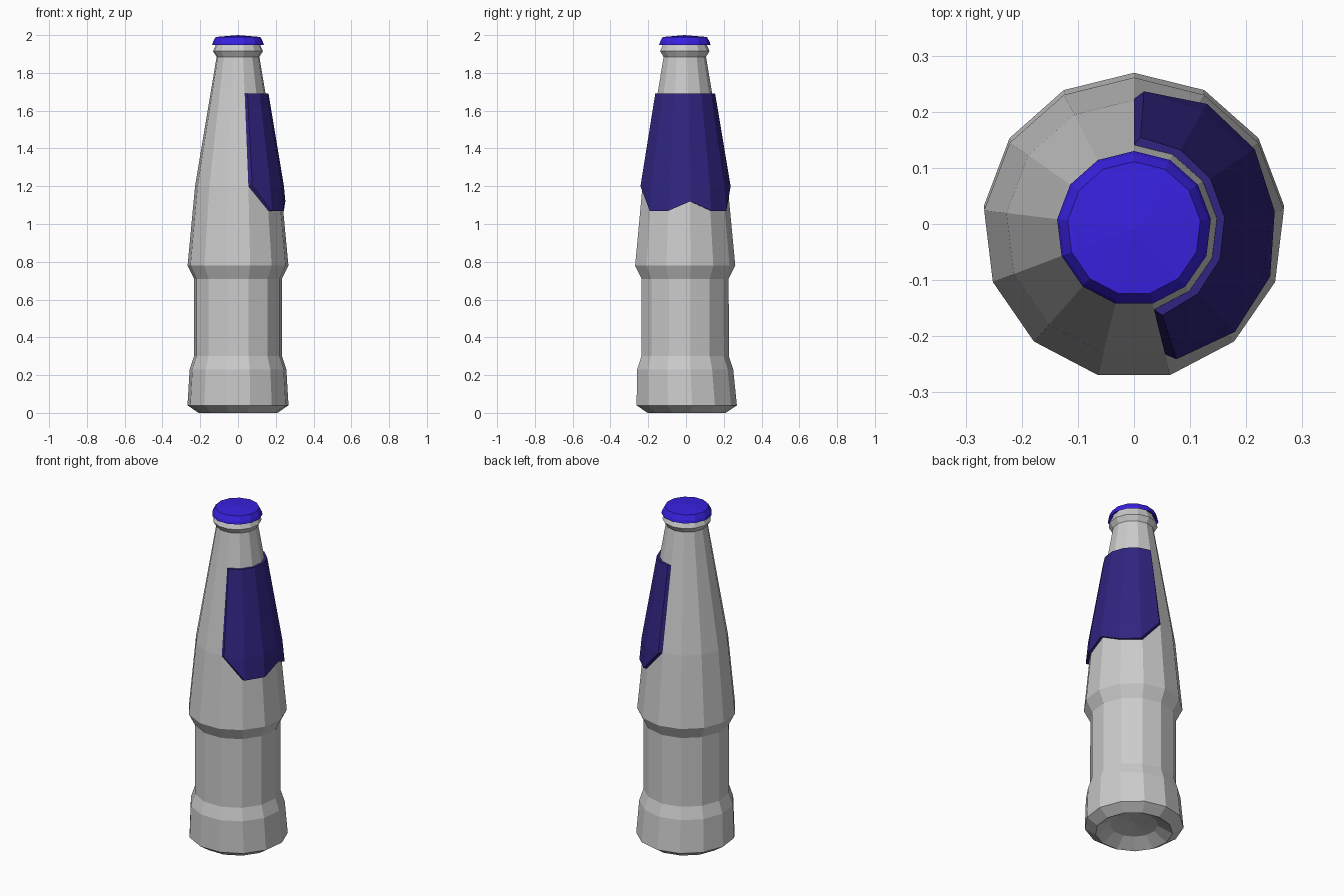
import bpy, bmesh, math

if "Cube" in bpy.data.objects:
    bpy.data.objects.remove(bpy.data.objects["Cube"])

SIDES = 13
STEP = 2 * math.pi / SIDES
AXIS_Y = -0.008


def material(name, rgb):
    mat = bpy.data.materials.new(name)
    mat.diffuse_color = (*rgb, 1)
    mat.use_nodes = True
    mat.node_tree.nodes["Principled BSDF"].inputs["Base Color"].default_value = mat.diffuse_color
    return mat


def finish(name, bm, mat=None):
    bmesh.ops.recalc_face_normals(bm, faces=bm.faces)
    mesh = bpy.data.meshes.new(name)
    bm.to_mesh(mesh)
    bm.free()
    obj = bpy.data.objects.new(name, mesh)
    bpy.context.collection.objects.link(obj)
    if mat:
        mesh.materials.append(mat)
    return obj


def point(r, z, k, cy=AXIS_Y):
    a = math.pi / 2 - k * STEP
    return (r * math.cos(a), cy + r * math.sin(a), z)


def lathe(name, profile, mat=None):
    """Spin (radius, z, centre y) points; radius 0 makes a pole."""
    bm = bmesh.new()
    rings = []
    for r, z, cy in profile:
        if r == 0:
            rings.append([bm.verts.new((0, cy, z))] * SIDES)
        else:
            rings.append([bm.verts.new(point(r, z, k, cy)) for k in range(SIDES)])
    for lo, hi in zip(rings, rings[1:]):
        for i in range(SIDES):
            j = (i + 1) % SIDES
            bm.faces.new(dict.fromkeys((lo[i], lo[j], hi[j], hi[i])))
    return finish(name, bm, mat)


# Glass bottle with a hollowed base and waisted body
C = AXIS_Y
lathe("bottle", [
    (0, 0.06, 0), (0.13, 0.045, 0), (0.21, 0, 0), (0.2695, 0.04, 0),
    (0.258, 0.23, C), (0.235, 0.30, C), (0.234, 0.71, C), (0.269, 0.78, C),
    (0.229, 1.20, C), (0.114, 1.885, C), (0.133, 1.915, C), (0.117, 1.95, C),
    (0.11, 1.97, C), (0, 1.97, C)])

# Crown cap, slightly domed, hollow underneath
lathe("cap", [
    (0.112, 1.965, C), (0.125, 1.958, C), (0.138, 1.948, C), (0.133, 1.965, C), (0.119, 1.99, C),
    (0, 2.0, C)], material("cap_blue", (0.04, 0.015, 0.75)))


# Neck label wrapping six sides, with scalloped lower edge and bevelled ends
def neck_radius(z):
    if z > 1.2:
        return 0.229 - (z - 1.2) * (0.115 / 0.685)
    return 0.229 + (1.2 - z) * (0.04 / 0.42)


BOTTOM = [1.2, 1.07, 1.07, 1.12, 1.07, 1.07, 1.2]
bm = bmesh.new()
sheets = []
for offset, squeeze in ((0.002, 1.0), (0.016, 0.95)):
    columns = []
    for k, low in enumerate(BOTTOM):
        heights = [1.69, 1.2] + ([low] if low < 1.2 else [])
        kk = 3 + (k - 3) * squeeze
        columns.append([bm.verts.new(point(neck_radius(z) + offset, z, kk)) for z in heights])
    for a, b in zip(columns, columns[1:]):
        bm.faces.new((a[0], b[0], b[1], a[1]))
        bm.faces.new([a[1], b[1]] + b[2:] + a[2:])
    sheets.append(columns)

# Rim joining the inner and outer label sheets
loops = []
for cols in sheets:
    loops.append([c[0] for c in cols] + [cols[-1][1]]
                 + [c[-1] for c in reversed(cols[1:-1])] + [cols[0][1]])
n = len(loops[0])
for i in range(n):
    j = (i + 1) % n
    bm.faces.new((loops[0][i], loops[0][j], loops[1][j], loops[1][i]))
finish("neck_label", bm, material("label_blue", (0.03, 0.018, 0.22)))
